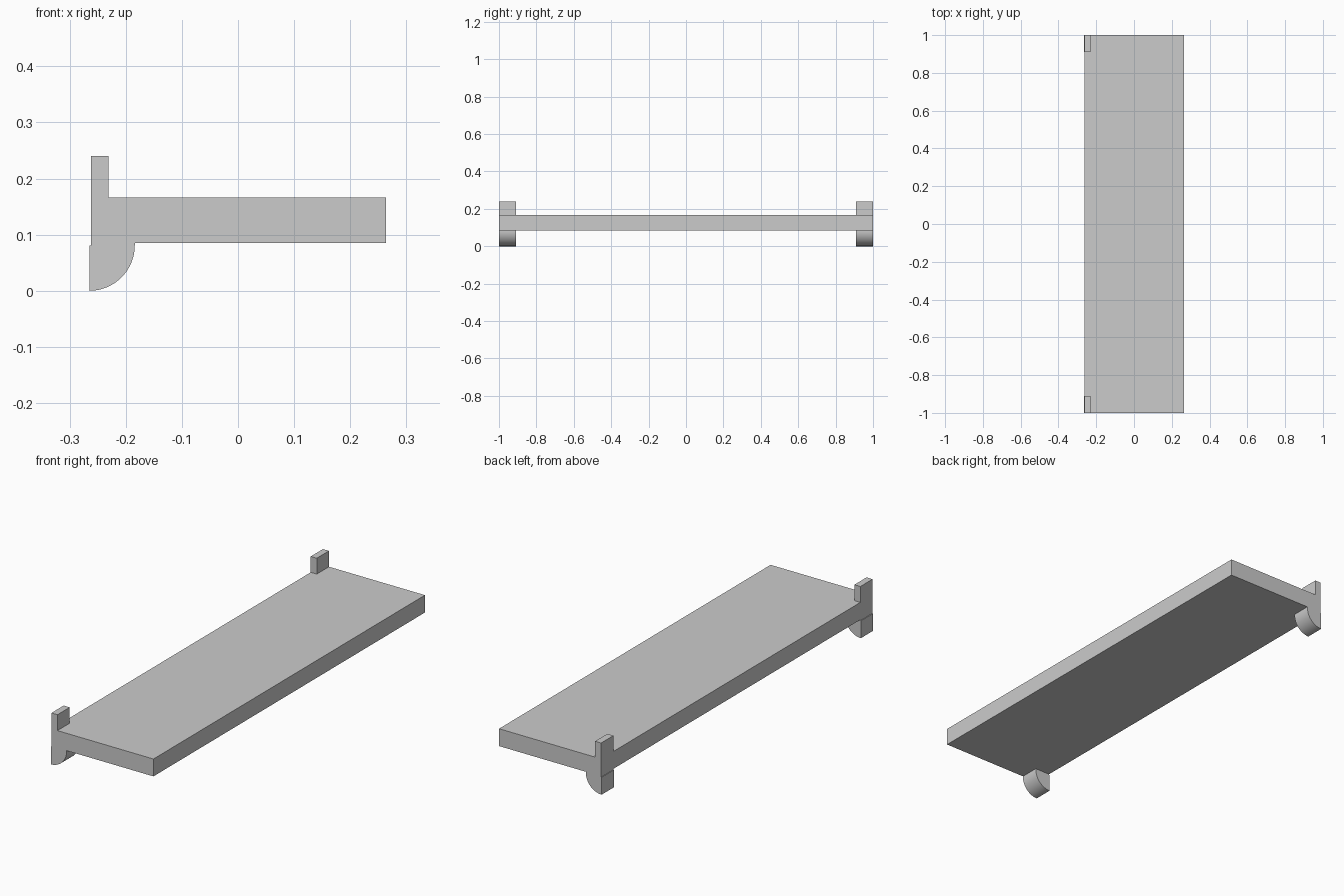
import bpy, bmesh, math

if "Cube" in bpy.data.objects:
    bpy.data.objects.remove(bpy.data.objects["Cube"])


def extrude_profile(name, pts, y0, y1):
    """Solid from an x-z outline, extruded along y."""
    bm = bmesh.new()
    face = bm.faces.new([bm.verts.new((x, y0, z)) for x, z in pts])
    ext = bmesh.ops.extrude_face_region(bm, geom=[face])
    verts = [g for g in ext["geom"] if isinstance(g, bmesh.types.BMVert)]
    bmesh.ops.translate(bm, verts=verts, vec=(0, y1 - y0, 0))
    bmesh.ops.recalc_face_normals(bm, faces=bm.faces[:])
    mesh = bpy.data.meshes.new(name)
    bm.to_mesh(mesh)
    bm.free()
    obj = bpy.data.objects.new(name, mesh)
    bpy.context.collection.objects.link(obj)
    return obj


def rect(x0, x1, z0, z1):
    return [(x0, z0), (x1, z0), (x1, z1), (x0, z1)]


BACK, LEG_BACK, FRONT = -0.262, -0.265, 0.264
BOTTOM, TOP, R = 0.085, 0.166, 0.081

# long flat board
extrude_profile("board", rect(BACK, FRONT, BOTTOM, TOP), -1, 1)

# quarter-round leg outline with a small neck up to the board
arc = [(LEG_BACK + R * math.sin(a), R - R * math.cos(a))
       for a in (math.pi / 2 * i / 24 for i in range(25))]
leg = arc + [(LEG_BACK + R, BOTTOM), (BACK, BOTTOM), (BACK, R), (LEG_BACK, R)]

# one post and one leg at each end
for side, y0, y1 in (("left", -1, -0.91), ("right", 0.91, 1)):
    extrude_profile(side + "_post", rect(BACK, -0.231, TOP, 0.24), y0, y1)
    obj = extrude_profile(side + "_leg", leg, y0, y1)
    bpy.ops.object.select_all(action='DESELECT')
    obj.select_set(True)
    bpy.context.view_layer.objects.active = obj
    bpy.ops.object.shade_smooth_by_angle(angle=math.radians(30))
